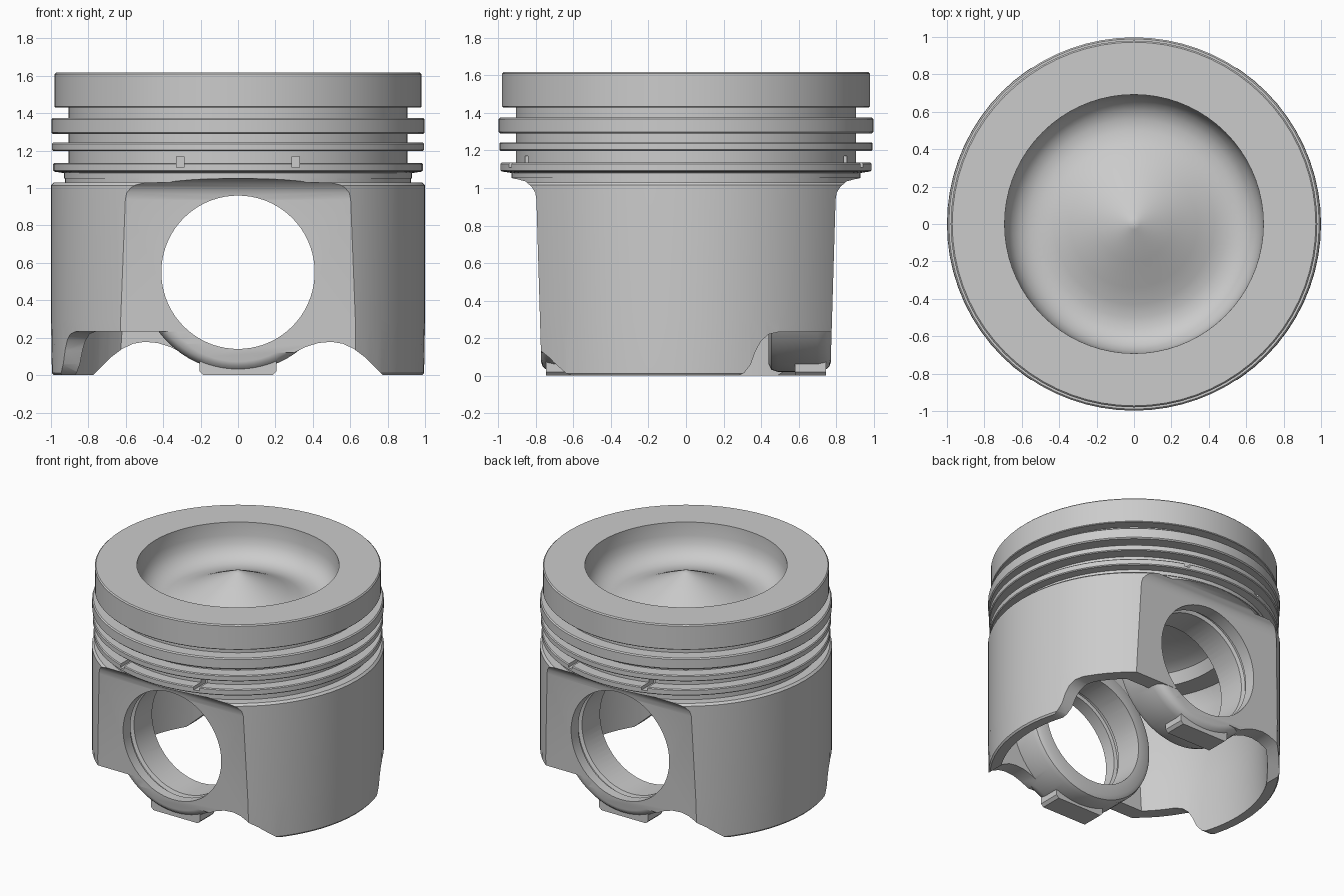
import bpy, bmesh
from math import sin, cos, pi
from mathutils import Matrix

if "Cube" in bpy.data.objects:
    bpy.data.objects.remove(bpy.data.objects["Cube"])

SEG = 72


def finish(bm, name):
    bmesh.ops.recalc_face_normals(bm, faces=bm.faces)
    me = bpy.data.meshes.new(name)
    bm.to_mesh(me)
    bm.free()
    ob = bpy.data.objects.new(name, me)
    bpy.context.collection.objects.link(ob)
    return ob


def lathe(name, pts, matrix=Matrix()):
    """Closed solid of revolution about z; pts are (radius, z)."""
    bm = bmesh.new()
    rings = []
    for r, z in pts:
        if r == 0:
            rings.append([bm.verts.new((0, 0, z))] * SEG)
        else:
            rings.append([bm.verts.new((r * cos(2 * pi * i / SEG), r * sin(2 * pi * i / SEG), z))
                          for i in range(SEG)])
    for a, b in zip(rings, rings[1:]):
        for i in range(SEG):
            j = (i + 1) % SEG
            bm.faces.new(list(dict.fromkeys((a[i], a[j], b[j], b[i]))))
    bm.transform(matrix)
    return finish(bm, name)


def prism(name, pts, axis, lo, hi, rot=0):
    """Polygon extruded along x (pts are y,z) or along y (pts are x,z)."""
    bm = bmesh.new()
    mk = (lambda p, t: (t, p[0], p[1])) if axis == 'x' else (lambda p, t: (p[0], t, p[1]))
    a = [bm.verts.new(mk(p, lo)) for p in pts]
    b = [bm.verts.new(mk(p, hi)) for p in pts]
    bm.faces.new(a)
    bm.faces.new(b)
    for i in range(len(pts)):
        j = (i + 1) % len(pts)
        bm.faces.new((a[i], a[j], b[j], b[i]))
    bm.transform(Matrix.Rotation(rot, 4, 'Z'))
    return finish(bm, name)


def box(name, x0, x1, y0, y1, z0, z1, rot=0):
    return prism(name, [(x0, z0), (x1, z0), (x1, z1), (x0, z1)], 'y', y0, y1, rot)


def boolean(target, tool, op):
    m = target.modifiers.new('bool', 'BOOLEAN')
    m.object, m.operation, m.solver = tool, op, 'MANIFOLD'
    bpy.context.view_layer.objects.active = target
    bpy.ops.object.modifier_apply(modifier=m.name)
    bpy.data.objects.remove(tool)


# skirt: cylinder hollowed by a flat-sided cavity
body = lathe('piston', [(0, 0), (0.985, 0), (0.995, 0.012), (1, 0.3), (1, 1.015), (0.985, 1.03),
                        (0.925, 1.03), (0.925, 1.1), (0, 1.1)])
cavity = lathe('cavity', [(0, -0.1), (0.92, -0.1), (0.9, 0.4), (0.87, 0.95), (0.8, 1.07), (0.7, 1.2), (0, 1.2)])
boolean(cavity, box('cavity_sides', -2, 2, -0.66, 0.66, -1, 2), 'INTERSECT')
boolean(body, cavity, 'DIFFERENCE')

for rot in (0, pi):
    # scalloped lower edge on one side of the boss
    wave = [(-0.1, -0.12), (-0.1, 0.13), (0.3, 0.12), (0.36, 0.15), (0.43, 0.172), (0.5, 0.178), (0.56, 0.168),
            (0.62, 0.14), (0.68, 0.095), (0.74, 0.035), (0.78, -0.005), (0.78, -0.12)]
    boolean(body, prism('scallop', wave, 'y', -1.25, -0.31, rot), 'DIFFERENCE')
    # raised notch in the skirt on the other side
    notch = [(-1.2, -0.1), (-0.26, -0.1), (-0.27, -0.005), (-0.31, 0.015), (-0.345, 0.06), (-0.37, 0.13),
             (-0.4, 0.185), (-0.44, 0.22), (-0.49, 0.232), (-1.2, 0.232)]
    boolean(body, prism('notch', notch, 'x', -1.2, -0.013, rot), 'DIFFERENCE')

for rot in (0, pi):
    # pin bosses with rounded rims, supports and bottom pads
    turn = Matrix.Rotation(rot, 4, 'Z') @ Matrix.Translation((0, 0, 0.55)) @ Matrix.Rotation(pi / 2, 4, 'X')
    boss = lathe('boss', [(0, 0.44), (0.49, 0.44), (0.518, 0.455), (0.53, 0.49), (0.53, 0.7), (0.522, 0.74),
                          (0.5, 0.765), (0.47, 0.774), (0, 0.774)], turn)
    boolean(boss, box('support', -0.42, 0.42, -0.72, -0.46, 0.6, 1.21, rot), 'UNION')
    pad = [(-0.205, 0.1), (-0.205, 0.02), (-0.185, 0), (0.185, 0), (0.205, 0.02), (0.205, 0.1)]
    boolean(boss, prism('pad', pad, 'y', -0.745, -0.58, rot), 'UNION')
    boolean(body, boss, 'UNION')

# flat front and back walls flaring out below the crown
half = [(0.768, -0.2), (0.772, 0.1), (0.797, 0.94), (0.803, 0.975), (0.822, 1.005), (0.855, 1.035),
        (0.9, 1.047), (0.95, 1.055), (0.95, 1.3)]
wall = half + [(-y, z) for y, z in reversed(half)]
boolean(body, prism('walls', wall, 'x', -2, 2), 'INTERSECT')

# pin bore with a retaining groove near each mouth
side = [(0.41, 1.2), (0.41, 0.7), (0.435, 0.695), (0.435, 0.665), (0.41, 0.655)]
bore = [(0, 1.2)] + side + [(r, -z) for r, z in reversed(side)] + [(0, -1.2)]
boolean(body, lathe('bore', bore, Matrix.Translation((0, 0, 0.55)) @ Matrix.Rotation(pi / 2, 4, 'X')), 'DIFFERENCE')

# crown: bowl with central cone, top land, ring grooves
crown = lathe('crown', [
    (0, 1.575), (0.03, 1.567), (0.2, 1.487), (0.34, 1.418), (0.43, 1.378), (0.5, 1.36), (0.56, 1.362), (0.61, 1.38),
    (0.65, 1.415), (0.677, 1.46), (0.69, 1.52), (0.692, 1.618),
    (0.972, 1.618), (0.98, 1.61), (0.98, 1.435), (0.975, 1.43),
    (0.905, 1.43), (0.905, 1.375), (0.99, 1.375), (0.998, 1.367), (0.998, 1.298), (0.99, 1.29),
    (0.905, 1.29), (0.905, 1.243), (0.988, 1.243), (0.994, 1.237), (0.994, 1.204), (0.988, 1.198),
    (0.905, 1.198), (0.905, 1.135), (0.982, 1.135), (0.988, 1.129), (0.988, 1.094), (0.982, 1.088),
    (0.93, 1.08), (0.93, 1.052), (0.66, 1.052), (0.62, 1.13), (0.54, 1.17), (0, 1.18)])
# small oil drain notches above the bosses
for rot in (0, pi):
    for x in (-0.31, 0.31):
        boolean(crown, box('drain', x - 0.02, x + 0.02, -1.1, -0.8, 1.11, 1.17, rot), 'DIFFERENCE')
boolean(body, crown, 'UNION')

bpy.ops.object.select_all(action='DESELECT')
body.select_set(True)
bpy.context.view_layer.objects.active = body
bpy.ops.object.shade_smooth_by_angle(angle=0.6)
